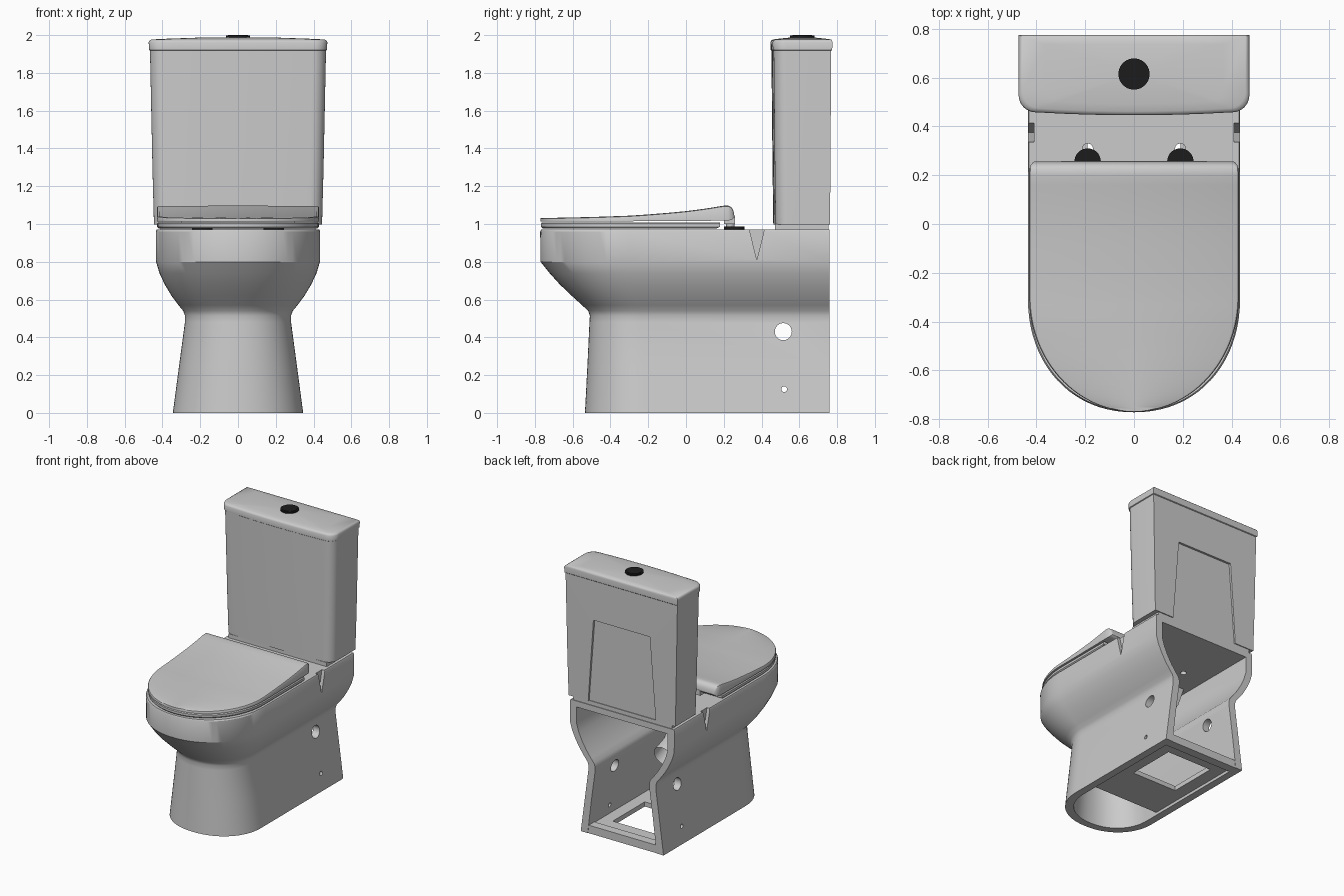
import bpy, bmesh, math
from math import sin, cos, pi

if "Cube" in bpy.data.objects:
    bpy.data.objects.remove(bpy.data.objects["Cube"])


def loft(name, rings, cyclic=False):
    """Skin a list of equal-length closed rings; cap the ends unless cyclic."""
    bm = bmesh.new()
    vs = [[bm.verts.new(p) for p in r] for r in rings]
    n, m = len(rings[0]), len(rings)
    for i in range(m if cyclic else m - 1):
        a, b = vs[i], vs[(i + 1) % m]
        for j in range(n):
            k = (j + 1) % n
            bm.faces.new((a[j], a[k], b[k], b[j]))
    if not cyclic:
        bm.faces.new(vs[0])
        bm.faces.new(vs[-1])
    bmesh.ops.recalc_face_normals(bm, faces=bm.faces)
    me = bpy.data.meshes.new(name)
    bm.to_mesh(me)
    bm.free()
    ob = bpy.data.objects.new(name, me)
    bpy.context.collection.objects.link(ob)
    return ob


def activate(ob):
    bpy.ops.object.select_all(action='DESELECT')
    ob.select_set(True)
    bpy.context.view_layer.objects.active = ob


def smooth(ob, angle=30):
    activate(ob)
    bpy.ops.object.shade_smooth_by_angle(angle=math.radians(angle))


def cut(ob, cutter):
    activate(ob)
    mod = ob.modifiers.new("cut", 'BOOLEAN')
    mod.operation, mod.object, mod.solver = 'DIFFERENCE', cutter, 'EXACT'
    bpy.ops.object.modifier_apply(modifier=mod.name)
    bpy.data.objects.remove(cutter)


def cylinder(name, r, depth, loc, rot=(0, 0, 0), sides=40):
    bpy.ops.mesh.primitive_cylinder_add(vertices=sides, radius=r, depth=depth, location=loc, rotation=rot)
    ob = bpy.context.object
    ob.name = name
    return ob


def rect(w, y0, y1, z):
    return [(w, y1, z), (w, y0, z), (-w, y0, z), (-w, y1, z)]


def box(name, w, y0, y1, z0, z1):
    return loft(name, [rect(w, y0, y1, z0), rect(w, y0, y1, z1)])


def d_ring(w, front, back, b, z, n=40, e=1.0):
    """D outline: straight sides, elliptical front of depth b."""
    pts = [(w, back, z)]
    for i in range(n + 1):
        t = pi * i / n
        c = cos(t)
        pts.append((w * math.copysign(abs(c) ** e, c), front + b - b * sin(t) ** e, z))
    return pts + [(-w, back, z)]


def lerp(tab, x):
    for (x0, a), (x1, b) in zip(tab, tab[1:]):
        if x <= x1:
            return a + (b - a) * (x - x0) / (x1 - x0)
    return tab[-1][1]


# Bowl body: pedestal flaring to the rim (z, half width, front y, front depth)
SECTIONS = [(0, .345, -.535, .32), (.25, .312, -.522, .30), (.48, .281, -.511, .28),
            (.515, .281, -.509, .28), (.54, .29, -.518, .29), (.57, .315, -.55, .31),
            (.62, .352, -.605, .35), (.68, .388, -.668, .40), (.74, .416, -.722, .44),
            (.80, .434, -.77, .47), (.96, .435, -.772, .47), (.97, .43, -.767, .47)]
body = loft("bowl_body", [d_ring(w, f, .76, b, z, e=.94) for z, w, f, b in SECTIONS])

# Hollow interior, open at the back and underneath
T = .055
inner = [(-.02,) + SECTIONS[0][1:]] + SECTIONS[1:-2] + [(.925,) + SECTIONS[-2][1:]]
cut(body, loft("cavity", [d_ring(w - T, f + T, .95, b - T * .8, z, e=.94) for z, w, f, b in inner]))
# Basin opening, side holes, deck fixing holes and side notches
cut(body, loft("opening", [d_ring(.29, -.62, .1, .36, z) for z in (.85, 1.0)]))
for r, y, z in ((.045, .515, .43), (.015, .52, .125)):
    cut(body, cylinder("side_hole", r, 1.2, (0, y, z), (0, pi / 2, 0)))
for s in (-1, 1):
    cut(body, cylinder("deck_hole", .022, .2, (s * .19, .308, .95), sides=24))
    cut(body, loft("notch", [[(s * x, .332, .985), (s * x, .418, .985), (s * x, .375, .81)]
                             for x in (.41, .5)]))
smooth(body)

# Basin shell inside the body
outer = [(.94, .34, -.67, .14, .40), (.8, .31, -.63, .11, .38), (.62, .19, -.44, .06, .24),
         (.48, .12, -.33, .02, .15), (.40, .07, -.26, -.04, .08)]
rings = [d_ring(w, f, k, b, z) for z, w, f, k, b in outer]
rings += [d_ring(w - .04, f + .04, k - .04, b - .035, z + .03) for z, w, f, k, b in reversed(outer)]
smooth(loft("basin", rings), 40)

# Trapway pipe ending in an open outlet
cu = bpy.data.curves.new("trapway", 'CURVE')
cu.dimensions = '3D'
cu.bevel_depth, cu.bevel_resolution, cu.resolution_u = .085, 6, 8
sp = cu.splines.new('BEZIER')
path = [(0, -.2, .43), (0, -.06, .42), (0, .06, .56), (0, .15, .5), (0, .26, .46)]
sp.bezier_points.add(len(path) - 1)
for bp, p in zip(sp.bezier_points, path):
    bp.co = p
    bp.handle_left_type = bp.handle_right_type = 'AUTO'
bpy.context.collection.objects.link(bpy.data.objects.new("trapway", cu))

# Floor plate with drain opening, and the rear foot bar
loft("floor_plate", [rect(.305, -.1, .73, .02), rect(.305, -.1, .73, .055),
                     rect(.19, .22, .6, .055), rect(.19, .22, .6, .02)], cyclic=True)
box("rear_foot_bar", .31, .69, .757, 0, .06)


# Cistern
def tank_ring(w, yf, yb, z, r=.07, s=1.0):
    bow, half = .012, []
    for i in range(9):
        a = pi / 2 * i / 8
        half.append((w - r + r * cos(a), yf + bow + r - r * sin(a)))
    for x in (.7, .45, .2):
        half.append((x * (w - r), yf + bow * x * x))
    right = [(0, yb), (w * .5, yb), (w, yb)] + half
    pts = right + [(0, yf)] + [(-x, y) for x, y in reversed(right[1:])]
    cy = (yf + yb) / 2
    return [(x * s, cy + (y - cy) * s, z) for x, y in pts]


tank = loft("tank", [tank_ring(.445, .462, .762, .998), tank_ring(.453, .458, .765, 1.3),
                     tank_ring(.466, .452, .768, 1.92)])
cut(tank, loft("panel", [[(-.285, y, .95), (.285, y, .95), (.235, y, 1.62), (-.235, y, 1.62)]
                         for y in (.75, .8)]))
smooth(tank)
box("tank_gasket", .41, .47, .755, .965, 1.0)

# Cistern lid with a gentle dome
lid = [tank_ring(.466, .453, .77, 1.918), tank_ring(.471, .448, .774, 1.922),
       tank_ring(.473, .446, .775, 1.962), tank_ring(.468, .451, .773, 1.972),
       tank_ring(.457, .462, .768, 1.977)]
lid += [tank_ring(.457, .462, .768, 1.977 + .012 * (1 - s * s), s=s) for s in (.8, .5, .2)]
smooth(loft("tank_lid", lid), 40)

# Seat ring
smooth(loft("seat", [d_ring(.418, -.757, .16, .46, .975), d_ring(.428, -.768, .18, .47, .985),
                     d_ring(.428, -.768, .18, .47, 1.002), d_ring(.422, -.762, .18, .465, 1.009),
                     d_ring(.26, -.58, .06, .33, 1.009), d_ring(.26, -.58, .06, .33, .975)],
            cyclic=True))

# Seat cover: slices along y, thickening and rising to the back
TOP = [(-.775, 1.03), (-.5, 1.036), (-.3, 1.043), (-.15, 1.053), (0, 1.067), (.1, 1.08),
       (.2, 1.096), (.225, 1.096), (.242, 1.086), (.251, 1.068), (.256, 1.045)]
LOW = [(-.775, 1.012), (0, 1.016), (.22, 1.018), (.243, 1.022), (.256, 1.036)]
spans = [(-.30 - .47 * cos(t), .43 * sin(t)) for t in [.03 + (pi / 2 - .03) * i / 24 for i in range(25)]]
spans += [(y, .43) for y in (-.2, -.1, 0, .1, .16, .2)] + [(.225, .429), (.242, .423), (.251, .416), (.256, .41)]
slices = []
for y, w in spans:
    zt, zb = lerp(TOP, y), lerp(LOW, y)
    h = min(.01, (zt - zb) * .4)
    half = [(0, zb), (w, zb), (w, zt - h), (max(w - .004, w * .9), zt - h * .3), (max(w - .013, w * .8), zt)]
    sec = half + [(0, zt + .001)] + [(-x, z) for x, z in reversed(half[1:])]
    slices.append([(x, y, z) for x, z in sec])
smooth(loft("seat_cover", slices), 35)
box("hinge_bar", .30, .2, .259, 1.0, 1.04)

# Black hinge caps and flush button
black = bpy.data.materials.new("black_plastic")
black.diffuse_color = (.012, .012, .012, 1)
black.use_nodes = True
black.node_tree.nodes["Principled BSDF"].inputs["Base Color"].default_value = black.diffuse_color
dark = []
for side, s in (("left", -1), ("right", 1)):
    dark.append(cylinder("hinge_cap_" + side, .054, .018, (s * .19, .256, .978)))
    cylinder("hinge_post_" + side, .022, .04, (s * .19, .235, 1.0), sides=24)
dark.append(cylinder("button_bezel", .064, .018, (0, .615, 1.988)))
dark.append(cylinder("flush_button", .052, .012, (0, .615, 1.994)))
for ob in dark:
    ob.data.materials.append(black)
    smooth(ob)
